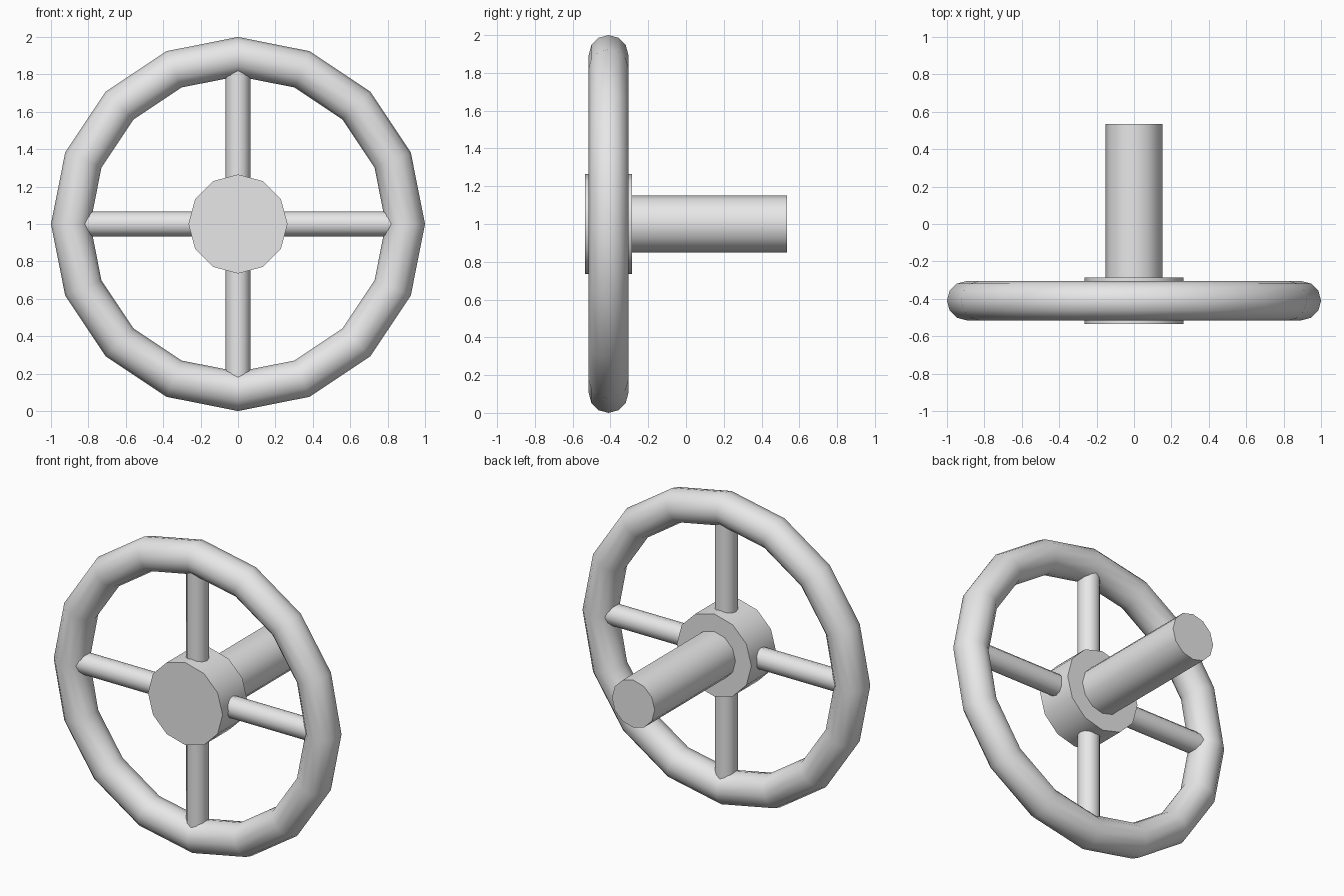
import bpy
from math import radians, pi, sin, cos
from mathutils import Vector

cube = bpy.data.objects.get("Cube")
if cube:
    bpy.data.objects.remove(cube, do_unlink=True)

WHEEL_Y = -0.41
CENTRE = Vector((0, WHEEL_Y, 1.0))

# Single grey finish
grey = bpy.data.materials.new("light_grey")
grey.use_nodes = True
colour = (0.8, 0.8, 0.8, 1)
grey.diffuse_color = colour
grey.node_tree.nodes["Principled BSDF"].inputs["Base Color"].default_value = colour


def finish(name):
    obj = bpy.context.object
    obj.name = name
    obj.data.materials.append(grey)
    bpy.ops.object.shade_smooth_by_angle(angle=radians(45))
    return obj


def rod(name, start, end, radius):
    """Twelve-sided closed cylinder between two points."""
    axis = end - start
    bpy.ops.mesh.primitive_cylinder_add(
        vertices=12, radius=radius, depth=axis.length,
        location=(start + end) / 2,
        rotation=axis.to_track_quat("Z", "Y").to_euler())
    return finish(name)


# Rim
bpy.ops.mesh.primitive_torus_add(
    major_segments=16, minor_segments=12,
    major_radius=0.895, minor_radius=0.105,
    location=CENTRE, rotation=(pi / 2, 0, 0))
finish("rim")

# Hub and the column behind it
rod("hub", Vector((0, -0.535, 1)), Vector((0, -0.285, 1)), 0.265)
rod("column", Vector((0, -0.4, 1)), Vector((0, 0.535, 1)), 0.152)

# Four spokes running from inside the hub into the rim
for i, side in enumerate(("left", "top", "right", "bottom")):
    out = Vector((cos(i * pi / 2), 0, sin(i * pi / 2)))
    rod(side + "_spoke", CENTRE + out * 0.2, CENTRE + out * 0.89, 0.067)
